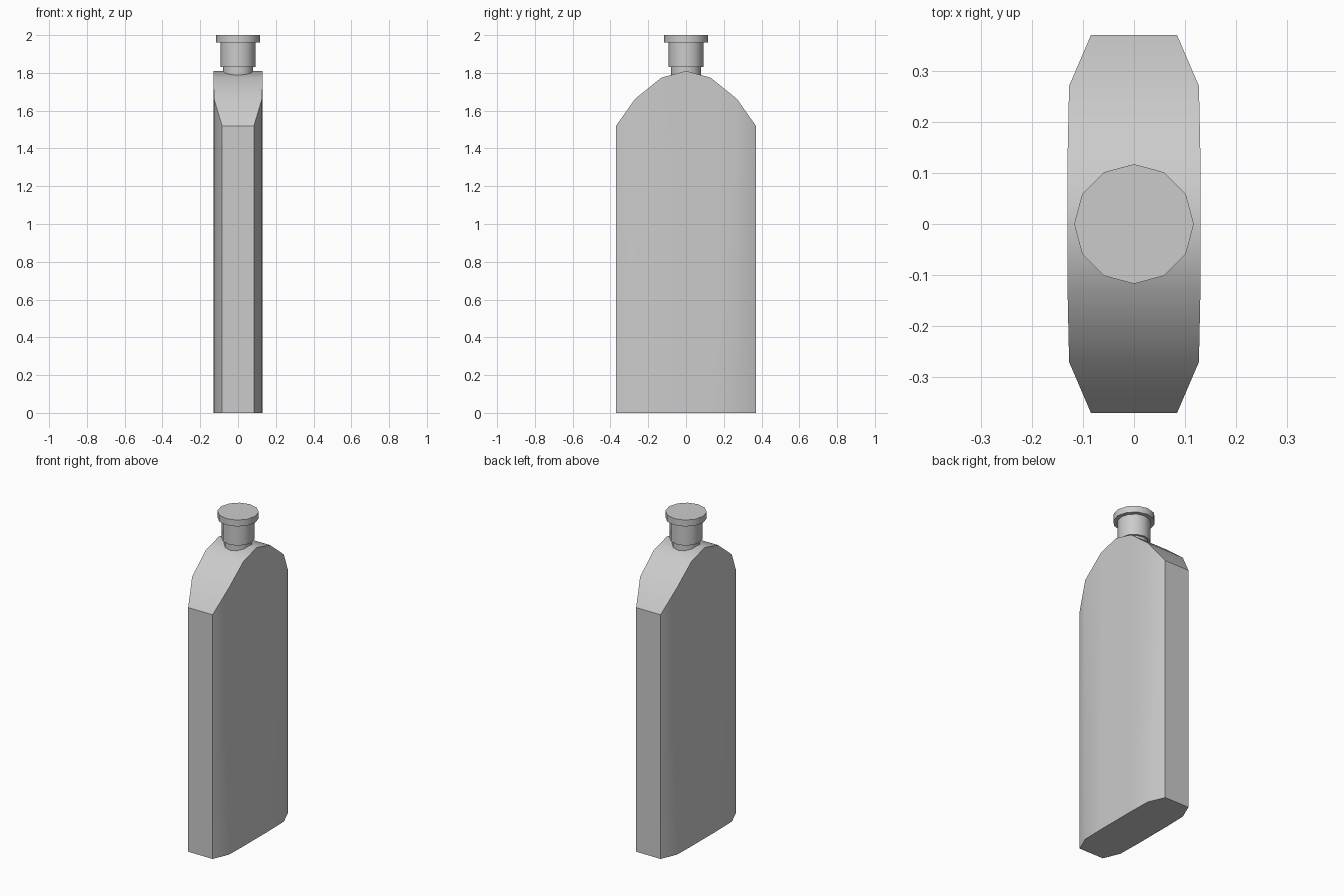
import bpy, bmesh, math

if "Cube" in bpy.data.objects:
    bpy.data.objects.remove(bpy.data.objects["Cube"])


def finish(bm, name):
    bmesh.ops.recalc_face_normals(bm, faces=bm.faces[:])
    mesh = bpy.data.meshes.new(name)
    bm.to_mesh(mesh)
    bm.free()
    obj = bpy.data.objects.new(name, mesh)
    bpy.context.collection.objects.link(obj)
    bpy.ops.object.select_all(action='DESELECT')
    obj.select_set(True)
    bpy.context.view_layer.objects.active = obj
    bpy.ops.object.shade_smooth_by_angle(angle=math.radians(32))
    return obj


def lathe(name, profile, sides=12):
    """Revolve (radius, z) points; zero radius closes an end."""
    bm = bmesh.new()
    verts = [bm.verts.new((r, 0, z)) for r, z in profile]
    edges = [bm.edges.new(p) for p in zip(verts, verts[1:])]
    bmesh.ops.spin(bm, geom=verts + edges, cent=(0, 0, 0), axis=(0, 0, 1),
                   angle=math.tau, steps=sides)
    bmesh.ops.remove_doubles(bm, verts=bm.verts[:], dist=1e-4)
    return finish(bm, name)


# Flat body: stations along y as (y, half width, shoulder height), mirrored
half = [(0.0, 0.13, 1.81), (0.13, 0.13, 1.775),
        (0.27, 0.127, 1.662), (0.37, 0.084, 1.52)]
stations = [(-y, w, z) for y, w, z in reversed(half[1:])] + half
bm = bmesh.new()
rings = [[bm.verts.new(co) for co in
          ((-w, y, 0), (w, y, 0), (w, y, z), (-w, y, z))]
         for y, w, z in stations]
for a, b in zip(rings, rings[1:]):
    for i in range(4):
        j = (i + 1) % 4
        bm.faces.new((a[i], a[j], b[j], b[i]))
bm.faces.new(rings[0])
bm.faces.new(rings[-1])
finish(bm, "bottle_body")

# Neck with a narrower collar at its root
lathe("neck", [(0.0, 1.785), (0.08, 1.785), (0.08, 1.83), (0.093, 1.83),
               (0.093, 1.96)])

# Stopper disc
lathe("cap", [(0.0, 1.96), (0.117, 1.96), (0.117, 2.0), (0.0, 2.0)])
